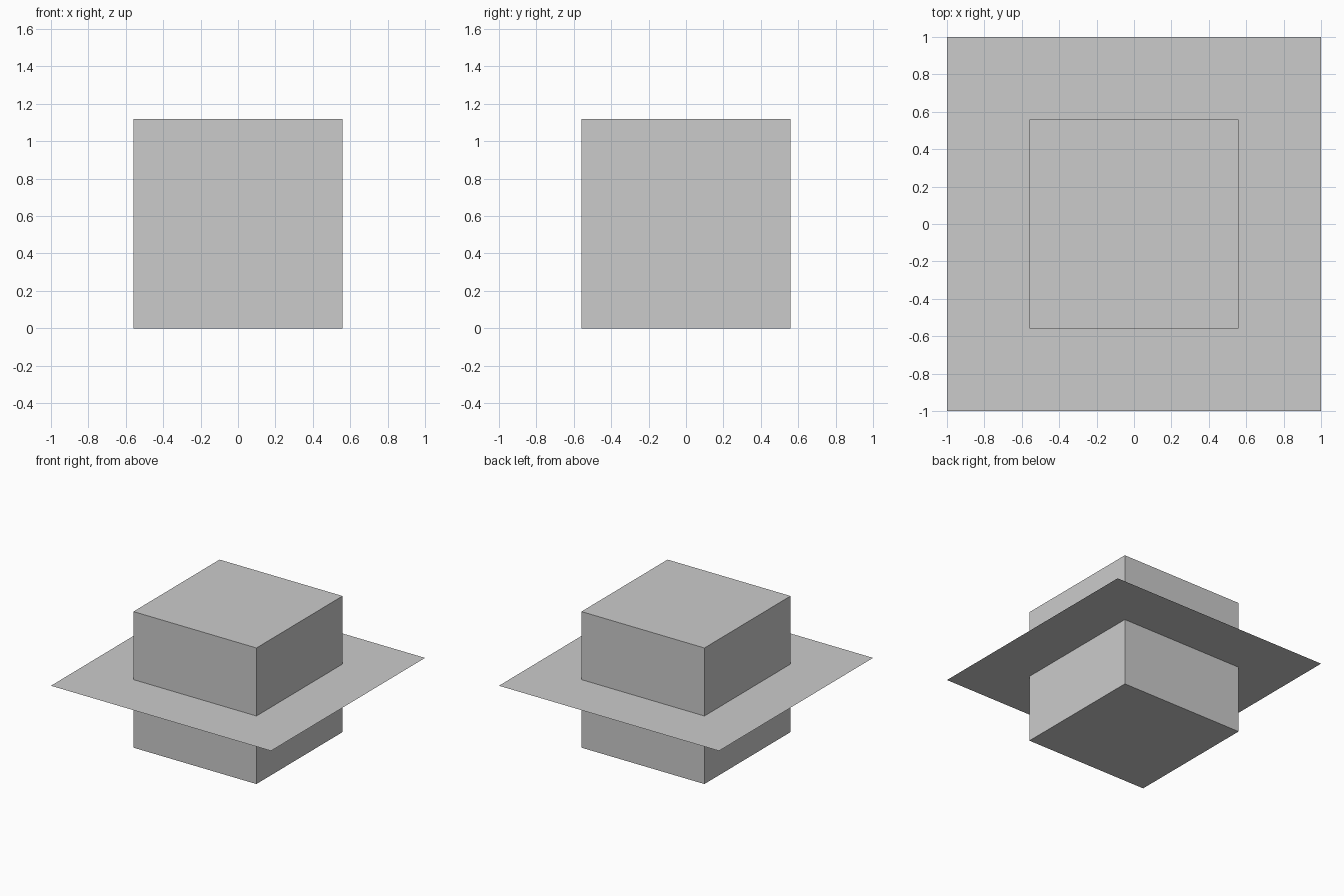
import bpy

if "Cube" in bpy.data.objects:
    bpy.data.objects.remove(bpy.data.objects["Cube"])

SIDE = 1.118
MID = SIDE / 2

# Cube standing on the ground
bpy.ops.mesh.primitive_cube_add(size=SIDE, location=(0, 0, MID))
bpy.context.object.name = "cube_body"

# Flat zero-thickness sheet cutting through the middle of the cube
bpy.ops.mesh.primitive_plane_add(size=2, location=(0, 0, MID))
bpy.context.object.name = "flat_sheet"
